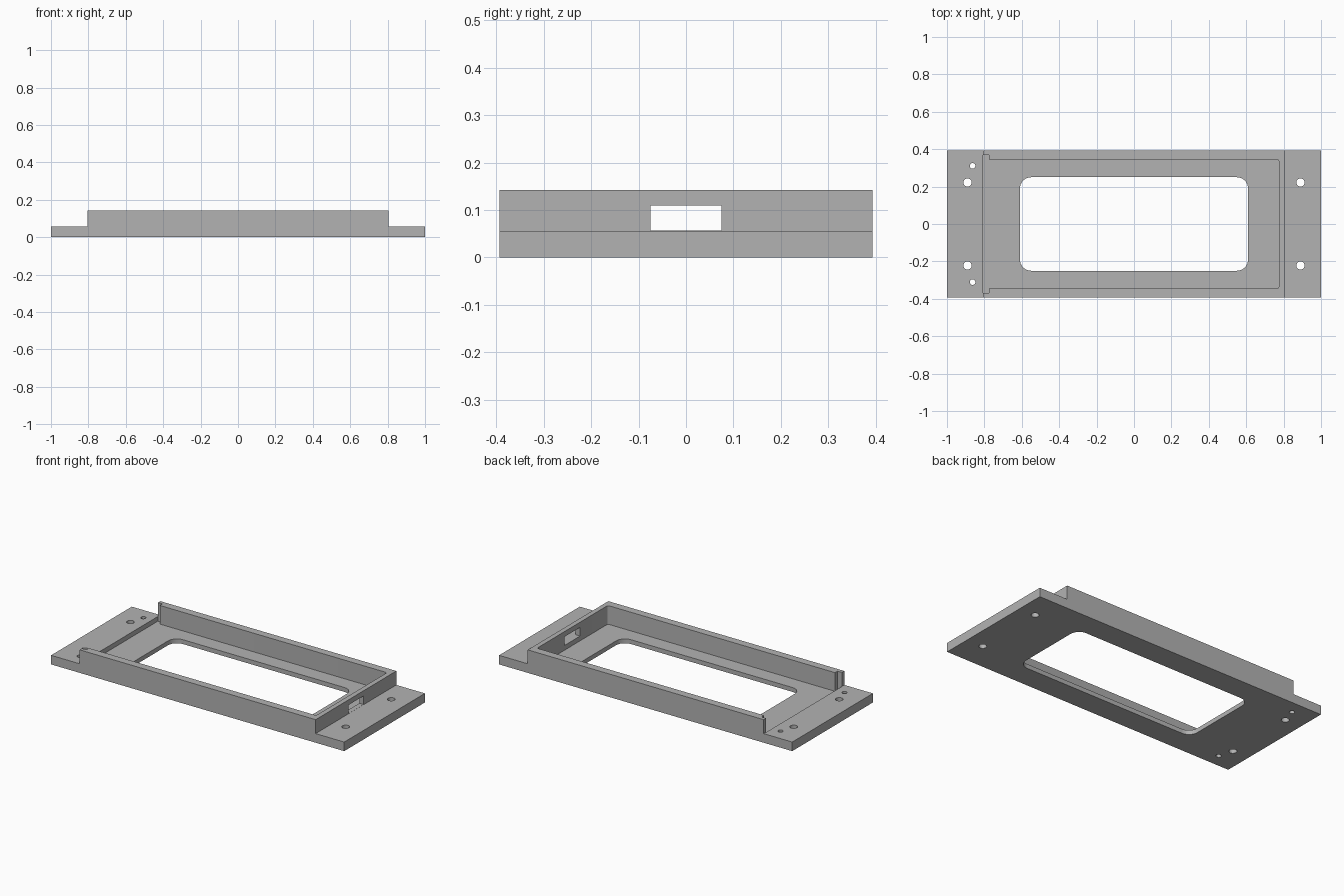
import bpy
import bmesh
from math import cos, sin, pi, radians
from mathutils import Vector

if "Cube" in bpy.data.objects:
    bpy.data.objects.remove(bpy.data.objects["Cube"], do_unlink=True)

HALF_X, HALF_Y = 1.0, 0.393
PLATE, TOP, FLOOR = 0.056, 0.142, 0.027
STEP = 0.805

grey = bpy.data.materials.new("plain grey")
grey.use_nodes = True
colour = (0.45, 0.45, 0.45, 1)
grey.diffuse_color = colour
grey.node_tree.nodes["Principled BSDF"].inputs["Base Color"].default_value = colour


def prism(name, outline, sweep):
    """Closed solid: a flat outline of 3D points swept along a vector."""
    bm = bmesh.new()
    face = bm.faces.new([bm.verts.new(p) for p in outline])
    result = bmesh.ops.extrude_face_region(bm, geom=[face])
    moved = [v for v in result["geom"] if isinstance(v, bmesh.types.BMVert)]
    bmesh.ops.translate(bm, verts=moved, vec=Vector(sweep))
    bmesh.ops.recalc_face_normals(bm, faces=bm.faces)
    mesh = bpy.data.meshes.new(name)
    bm.to_mesh(mesh)
    bm.free()
    mesh.materials.append(grey)
    obj = bpy.data.objects.new(name, mesh)
    bpy.context.collection.objects.link(obj)
    return obj


def arc(x, y, r, start, sweep, steps):
    return [(x + r * cos(start + sweep * i / steps),
             y + r * sin(start + sweep * i / steps)) for i in range(steps + 1)]


def flat_cutter(name, points, z0, z1):
    return prism(name, [(x, y, z0) for x, y in points], (0, 0, z1 - z0))


def cut(target, cutter):
    mod = target.modifiers.new("cut", "BOOLEAN")
    mod.operation = "DIFFERENCE"
    mod.solver = "EXACT"
    mod.object = cutter
    bpy.context.view_layer.objects.active = target
    bpy.ops.object.modifier_apply(modifier=mod.name)
    bpy.data.objects.remove(cutter, do_unlink=True)


# Stepped body: low mounting ends and a taller middle
profile = [(-HALF_X, 0), (HALF_X, 0), (HALF_X, PLATE), (STEP, PLATE),
           (STEP, TOP), (-STEP, TOP), (-STEP, PLATE), (-HALF_X, PLATE)]
frame = prism("mounting_frame", [(x, -HALF_Y, z) for x, z in profile],
              (0, 2 * HALF_Y, 0))

# Tray pocket, open at one end where its side walls are notched
inner, notch, r = 0.345, 0.37, 0.012
left, shoulder, right = -STEP - 0.001, -0.775, 0.775
half = [(left, -notch), (shoulder, -notch), (shoulder, -inner)]
half += arc(right - r, -inner + r, r, -pi / 2, pi / 2, 4)
pocket = half + [(x, -y) for x, y in reversed(half)]
cut(frame, flat_cutter("pocket_cutter", pocket, FLOOR, 0.3))

# Rounded window through the tray floor
wx, wy, wr = 0.61, 0.25, 0.06
window = []
for i, (sx, sy) in enumerate([(1, 1), (-1, 1), (-1, -1), (1, -1)]):
    window += arc(sx * (wx - wr), sy * (wy - wr), wr, i * pi / 2, pi / 2, 8)
cut(frame, flat_cutter("window_cutter", window, -0.1, 0.1))

# Cable slot in the closed end wall
slot = [(0.7, -0.075), (0.9, -0.075), (0.9, 0.075), (0.7, 0.075)]
cut(frame, flat_cutter("slot_cutter", slot, PLATE + 0.0005, 0.11))

# Screw holes at both ends, plus small pilot holes at the open end
for side in (-1, 1):
    for x, y, radius in ((-0.89, 0.222, 0.022), (0.89, 0.222, 0.022),
                         (-0.863, 0.311, 0.015)):
        ring = arc(x, side * y, radius, 0, 2 * pi, 32)[:-1]
        cut(frame, flat_cutter("hole_cutter", ring, -0.1, 0.2))

bpy.ops.object.select_all(action="DESELECT")
frame.select_set(True)
bpy.context.view_layer.objects.active = frame
bpy.ops.object.shade_smooth_by_angle(angle=radians(30))
